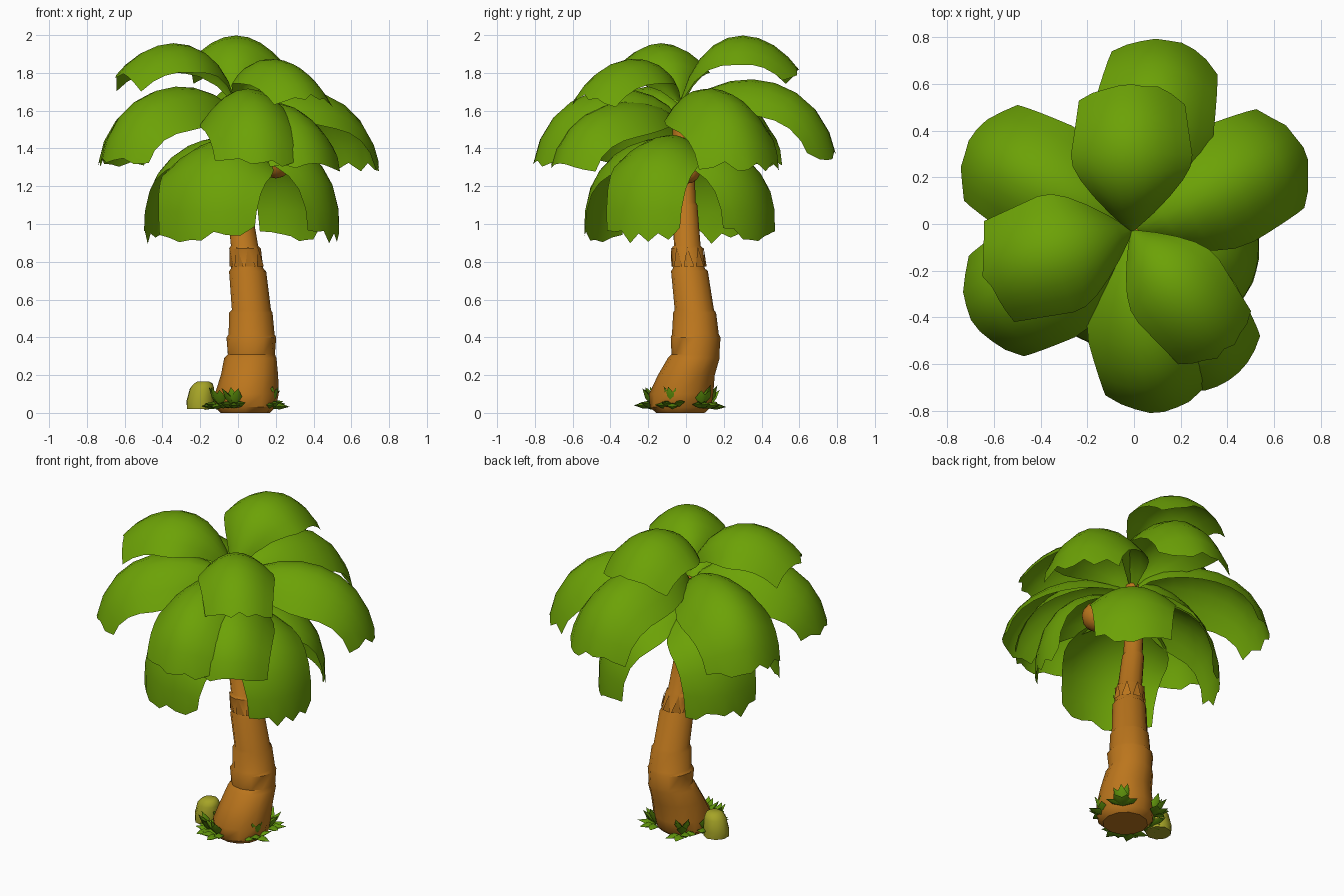
import bpy, bmesh, math, random
from mathutils import Vector

if "Cube" in bpy.data.objects:
    bpy.data.objects.remove(bpy.data.objects["Cube"])

random.seed(4)

def material(name, rgb):
    m = bpy.data.materials.new(name)
    m.diffuse_color = (*rgb, 1)
    m.use_nodes = True
    m.node_tree.nodes["Principled BSDF"].inputs["Base Color"].default_value = m.diffuse_color
    return m

LEAF = material("leaf green", (0.150, 0.36, 0.002))
GRASS = material("grass green", (0.13, 0.33, 0.004))
BARK = material("bark brown", (0.50, 0.18, 0.012))
ROCK = material("olive stone", (0.38, 0.37, 0.02))

def make(name, verts, faces, mat, angle=40):
    me = bpy.data.meshes.new(name)
    me.from_pydata([tuple(v) for v in verts], [], faces)
    bm = bmesh.new()
    bm.from_mesh(me)
    bmesh.ops.recalc_face_normals(bm, faces=bm.faces)
    bm.to_mesh(me)
    bm.free()
    me.materials.append(mat)
    ob = bpy.data.objects.new(name, me)
    bpy.context.collection.objects.link(ob)
    bpy.ops.object.select_all(action='DESELECT')
    ob.select_set(True)
    bpy.context.view_layer.objects.active = ob
    bpy.ops.object.shade_smooth_by_angle(angle=math.radians(angle))
    return ob

def loft(name, rings, mat, sides, wobble=0.0, angle=40):
    """Closed tube through (x, y, z, radius) rings."""
    verts, faces = [], []
    for x, y, z, r in rings:
        for k in range(sides):
            a = 2 * math.pi * k / sides
            q = r * (1 + random.uniform(-wobble, wobble))
            verts.append((x + q * math.cos(a), y + q * math.sin(a), z))
    for i in range(len(rings) - 1):
        for k in range(sides):
            n = (k + 1) % sides
            faces.append((i * sides + k, i * sides + n, (i + 1) * sides + n, (i + 1) * sides + k))
    faces.append(tuple(reversed(range(sides))))
    faces.append(tuple(range(len(verts) - sides, len(verts))))
    return make(name, verts, faces, mat, angle)

# Trunk: leaning, tapered, with a small ledge at each growth ring
trunk = [(.04, -.03, 0, .13), (.042, -.03, .03, .16), (.045, -.025, .1, .168), (.06, 0, .2, .15),
         (.068, .04, .29, .138), (.07, .05, .31, .126), (.072, .05, .40, .132),
         (.072, .05, .415, .122), (.07, .045, .53, .115), (.07, .044, .545, .104),
         (.052, .018, .75, .098), (.05, .016, .765, .085), (.037, .006, .87, .084),
         (.035, .005, .885, .071), (.005, -.003, 1.1, .064), (.004, -.004, 1.115, .055),
         (-.01, -.01, 1.3, .055), (-.015, -.03, 1.58, .045)]
loft("trunk", trunk, BARK, 12, 0.02)

# Pointed bark flaps under the upper ring
verts, faces = [], []
for k in range(9):
    for da, z, r in ((-.3, .775, .094), (.3, .775, .094), (0, .88, .088)):
        a = 2 * math.pi * k / 9 + da
        c = (.05, .016) if z < .8 else (.037, .006)
        verts.append((c[0] + r * math.cos(a), c[1] + r * math.sin(a), z))
    faces.append((3 * k, 3 * k + 1, 3 * k + 2))
make("bark_flaps", verts, faces, BARK)

# Coconuts hanging under the crown
for i, (x, y, z, r) in enumerate([(.20, -.09, 1.33, .088), (.09, .01, 1.28, .065)]):
    rings = [(x, y, z - r * math.cos(p * math.pi / 8), max(r * math.sin(p * math.pi / 8), .004))
             for p in range(9)]
    loft(f"coconut_{i + 1}", rings, BARK, 12)

def frond(name, az, R, z0, peak, ztip, W, k, droop):
    """Broad drooping leaf: arched section swept along a cubic curve, ragged tip."""
    a = math.radians(az)
    out, side = Vector((math.cos(a), math.sin(a), 0)), Vector((-math.sin(a), math.cos(a), 0))
    zp = (8 * peak - z0 - ztip) / 6
    P = [Vector((0, z0)), Vector((.18 * R, zp)), Vector((k * R, zp)), Vector((R, ztip))]
    def path(t):
        s = 1 - t
        p = P[0] * s**3 + P[1] * 3 * s * s * t + P[2] * 3 * s * t * t + P[3] * t**3
        d = (P[1] - P[0]) * s * s + (P[2] - P[1]) * 2 * s * t + (P[3] - P[2]) * t * t
        return p, d.normalized()
    nu, nv = 9, 8
    rag = [random.uniform(0, .04) for _ in range(nv + 1)]
    verts, faces = [], []
    for i in range(nu + 1):
        for j in range(nv + 1):
            v = 2 * j / nv - 1
            t = i / nu * (1 - .02 * v * v - (rag[j] if i == nu else 0))
            p, d = path(t)
            w = W * (.06 + .94 * math.sin(math.pi / 2 * min(t / .52, 1)))
            w *= 1 - .14 * max(0, (t - .55) / .45)
            drop = droop * w * v * v
            # the section hangs partly straight down, so the tip does not curl inward
            dr, dz = d.y * drop * .6, d.x * drop
            verts.append(Vector((-.01, -.03, 0)) + out * (p.x + dr) + side * (w * v)
                         + Vector((0, 0, p.y - dz)))
    for i in range(nu):
        for j in range(nv):
            q = i * (nv + 1) + j
            faces.append((q, q + 1, q + nv + 2, q + nv + 1))
    make(name, verts, faces, LEAF)

# Crown: three upper, six middle and four hanging fronds
# (name, azimuth, reach, base z, peak z, tip z, half width, shoulder, side droop)
for f in [("upper_frond_back", 90, .64, 1.65, 1.995, 1.80, .26, .7, .6),
          ("upper_frond_left", 197, .67, 1.64, 1.955, 1.77, .26, .7, .6),
          ("upper_frond_front", 308, .66, 1.64, 1.875, 1.66, .22, .7, .6),
          ("middle_frond_front", 280, .79, 1.55, 1.71, 1.30, .265, .92, .75),
          ("middle_frond_front_right", 303, .77, 1.52, 1.64, 1.28, .25, .92, .7),
          ("middle_frond_left", 209, .79, 1.56, 1.72, 1.30, .28, .92, .8),
          ("middle_frond_back_left", 151, .80, 1.55, 1.71, 1.30, .27, .92, .75),
          ("middle_frond_back", 79, .84, 1.57, 1.76, 1.33, .265, .92, .7),
          ("middle_frond_right", 26, .82, 1.55, 1.71, 1.27, .27, .92, .75),
          ("low_frond_right", 337, .56, 1.45, 1.42, .89, .24, 1.1, .5),
          ("low_frond_front", 249, .51, 1.45, 1.40, .89, .31, 1.1, .5),
          ("low_frond_back_left", 148, .50, 1.45, 1.40, .88, .25, 1.1, .5),
          ("low_frond_back_right", 51, .53, 1.45, 1.40, .90, .25, 1.1, .5)]:
    frond(*f)

# Stone beside the trunk
loft("stone", [(-.20, -.02, .02, .075), (-.20, -.02, .06, .076), (-.19, -.02, .13, .066),
               (-.185, -.02, .155, .052), (-.185, -.02, .167, .03)], ROCK, 9, 0.04, 60)

# Grass: tufts of small bulging leaves around the foot
def blade(verts, faces, base, az, el, length, width):
    out = Vector((math.cos(az), math.sin(az), 0))
    side = Vector((-out.y, out.x, 0))
    d = out * math.cos(el) + Vector((0, 0, math.sin(el)))
    n = side.cross(d)
    mid = base + d * length * .5
    tip = base + d * length
    tip.z = max(tip.z - .015, .015)
    o = len(verts)
    verts += [base, mid + side * width, tip, mid - side * width, mid + n * .018, mid - n * .018]
    for a, b in ((0, 1), (1, 2), (2, 3), (3, 0)):
        faces += [(o + a, o + b, o + 4), (o + b, o + a, o + 5)]

for i, (x, y) in enumerate([(-.09, -.14), (-.02, -.17), (.16, -.07), (.15, .08), (-.05, .11), (-.12, -.01)]):
    verts, faces = [], []
    az = math.atan2(y + .02, x - .04)
    for j in range(7):
        spread = (j - 3) * .36
        el = math.radians((18, 60)[j % 2] + random.uniform(-8, 10))
        length = random.uniform(.10, .12) + (.03 if j % 2 else 0)
        blade(verts, faces, Vector((x, y, .025)), az + spread, el, length, .032)
    make(f"grass_tuft_{i + 1}", verts, faces, GRASS, 60)
